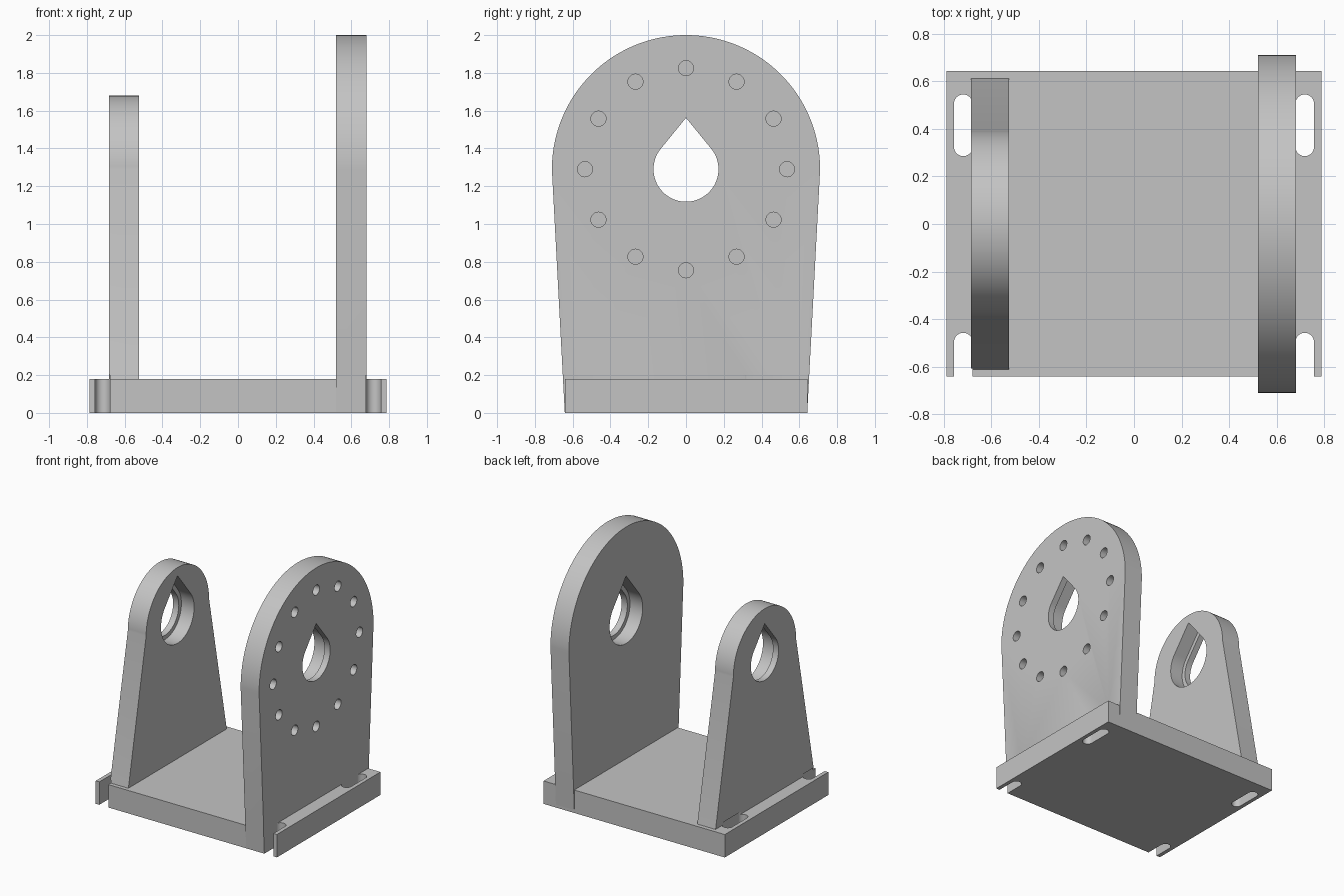
import bpy, bmesh
from math import sin, cos, pi, asin, radians

cube = bpy.data.objects.get("Cube")
if cube:
    bpy.data.objects.remove(cube, do_unlink=True)

grey = bpy.data.materials.new("light grey")
grey.use_nodes = True
COLOUR = (0.55, 0.55, 0.55, 1)
grey.diffuse_color = COLOUR
grey.node_tree.nodes["Principled BSDF"].inputs["Base Color"].default_value = COLOUR

AXIS_Z = 1.29      # height of the pivot axis
RING_R = 0.535     # bolt circle radius


def arc(cx, cy, r, a0, a1, n):
    return [(cx + r * cos(a0 + (a1 - a0) * i / n),
             cy + r * sin(a0 + (a1 - a0) * i / n)) for i in range(n + 1)]


def prism(name, outlines, axis, lo, hi):
    """Extrude closed outlines along x (points are y, z) or z (points are x, y)."""
    def place(p, h):
        return (h, p[0], p[1]) if axis == "x" else (p[0], p[1], h)

    bm = bmesh.new()
    for pts in outlines:
        a = [bm.verts.new(place(p, lo)) for p in pts]
        b = [bm.verts.new(place(p, hi)) for p in pts]
        bm.faces.new(a)
        bm.faces.new(b)
        for i in range(len(pts)):
            j = (i + 1) % len(pts)
            bm.faces.new((a[i], a[j], b[j], b[i]))
    bmesh.ops.recalc_face_normals(bm, faces=bm.faces)
    mesh = bpy.data.meshes.new(name)
    bm.to_mesh(mesh)
    bm.free()
    mesh.materials.append(grey)
    obj = bpy.data.objects.new(name, mesh)
    bpy.context.collection.objects.link(obj)
    return obj


def teardrop(r, rise):
    """Round hole with a pointed roof, as a y, z outline."""
    t = asin(r / rise)
    return arc(0, AXIS_Z, r, pi - t, 2 * pi + t, 64) + [(0, AXIS_Z + rise)]


def upright(name, r, foot, z0, lo, hi):
    """Round-topped plate with straight tapered sides."""
    outline = arc(0, AXIS_Z, r, 0, pi, 72) + [(-foot, z0), (foot, z0)]
    return prism(name, [outline], "x", lo, hi)


def cut(obj, cutters):
    bpy.ops.object.select_all(action="DESELECT")
    bpy.context.view_layer.objects.active = obj
    obj.select_set(True)
    for c in cutters:
        m = obj.modifiers.new("cut", "BOOLEAN")
        m.operation = "DIFFERENCE"
        m.solver = "EXACT"
        m.object = c
        bpy.ops.object.modifier_apply(modifier=m.name)
    bpy.ops.object.shade_smooth_by_angle(angle=radians(25))


# Solid parts
base = prism("base_plate", [[(-0.787, -0.641), (0.787, -0.641),
                             (0.787, 0.643), (-0.787, 0.643)]], "z", 0, 0.18)
large = upright("large_upright", 0.71, 0.642, 0.004, 0.52, 0.68)
small = upright("small_upright", 0.39, 0.612, 0.17, -0.684, -0.525)

# Mounting slots: closed at the back, open at the front
slots = []
for s in (-1, 1):
    x, r = s * 0.717, 0.039
    slots.append(arc(x, 0.505, r, 0, pi, 20) + arc(x, 0.324, r, pi, 2 * pi, 20))
    slots.append(arc(x, -0.496, r, 0, pi, 20) + [(x - r, -0.8), (x + r, -0.8)])
slot_cutter = prism("slot_cutter", slots, "z", -0.1, 0.2)

# Pivot holes: teardrop through both uprights, wider from the inner faces
bore = prism("bore_cutter", [teardrop(0.172, 0.272)], "x", -1, 1)
counterbore = prism("counterbore_cutter", [teardrop(0.205, 0.325)], "x", -0.635, 0.63)

# Ring of blind bolt holes in the outer face of the large upright
ring = [arc(RING_R * cos(i * pi / 6), AXIS_Z + RING_R * sin(i * pi / 6),
            0.04, 0, 2 * pi * 27 / 28, 27) for i in range(12)]
bolt_holes = prism("bolt_hole_cutter", ring, "x", 0.58, 0.75)

cut(base, [slot_cutter])
cut(large, [slot_cutter, bore, counterbore, bolt_holes])
cut(small, [slot_cutter, bore, counterbore])

for c in (slot_cutter, bore, counterbore, bolt_holes):
    bpy.data.objects.remove(c, do_unlink=True)
